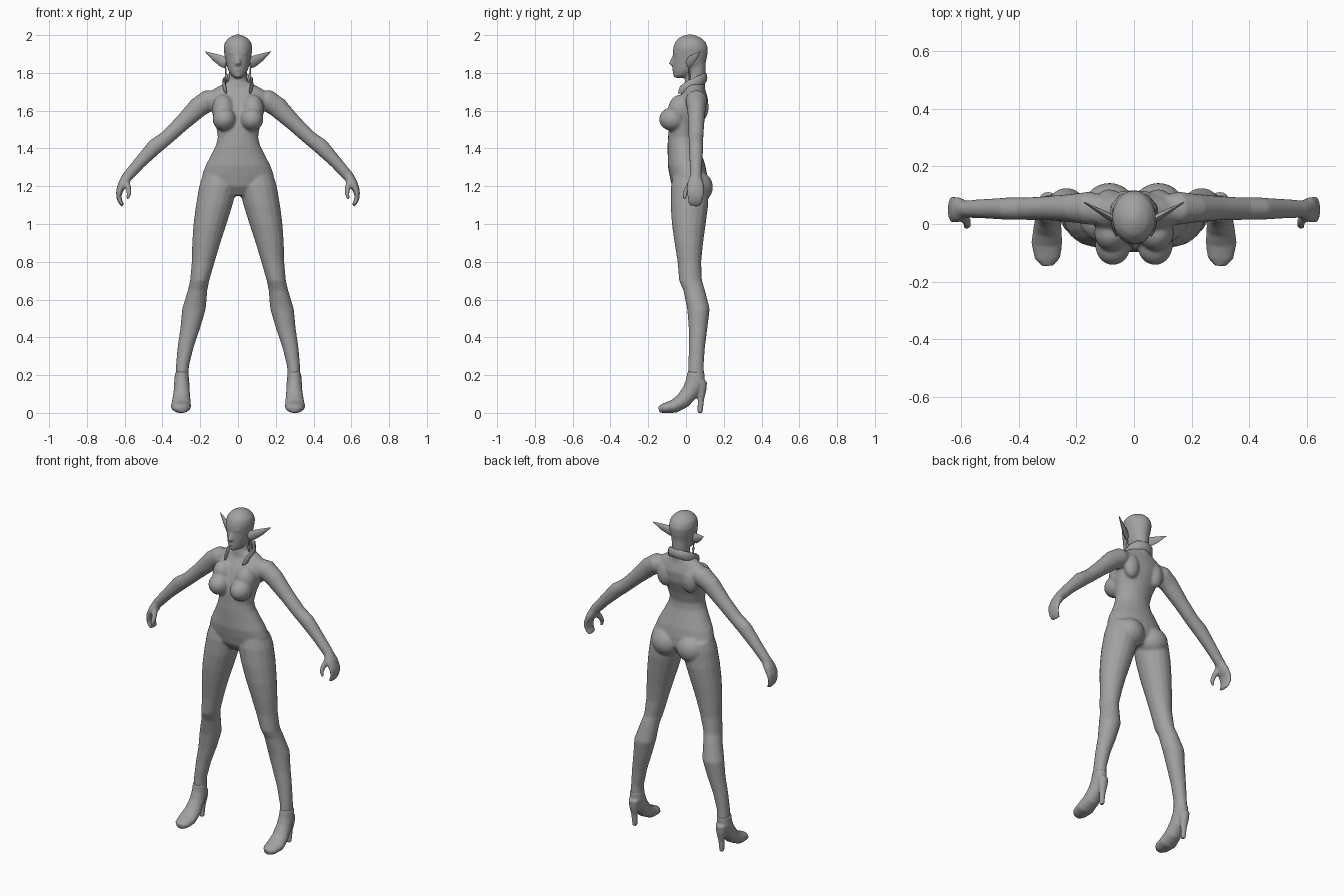
import bpy, bmesh, math
from mathutils import Vector, Matrix

X, Y, Z = Vector((1, 0, 0)), Vector((0, 1, 0)), Vector((0, 0, 1))
grey = bpy.data.materials.new("neutral_grey")
grey.diffuse_color = (0.36, 0.36, 0.36, 1)


def loft(bm, rings, ref, level=False, side=1, n=16):
    """Closed tube through rings (x, y, z, radius along ref, radius across)."""
    pts = [Vector(r[:3]) for r in rings]
    loops = []
    for i, r in enumerate(rings):
        t = Z if level else (pts[min(i + 1, len(pts) - 1)] - pts[max(i - 1, 0)]).normalized()
        u = (ref - t * ref.dot(t)).normalized()
        v = t.cross(u)
        loop = []
        for k in range(n):
            a = 2 * math.pi * k / n
            p = pts[i] + u * r[3] * math.cos(a) + v * r[4] * math.sin(a)
            loop.append(bm.verts.new((p.x * side, p.y, max(p.z, 0))))
        loops.append(loop)
    for a, b in zip(loops, loops[1:]):
        for k in range(n):
            bm.faces.new((a[k], a[(k + 1) % n], b[(k + 1) % n], b[k]))
    bm.faces.new(loops[0])
    bm.faces.new(loops[-1])


def ball(bm, centre, radii):
    m = Matrix.Translation(centre) @ Matrix.Diagonal((*radii, 1))
    bmesh.ops.create_uvsphere(bm, u_segments=20, v_segments=12, radius=1, matrix=m)


def finish(name, bm, voxel=0, smooth=0):
    bmesh.ops.recalc_face_normals(bm, faces=bm.faces)
    me = bpy.data.meshes.new(name)
    bm.to_mesh(me)
    bm.free()
    me.materials.append(grey)
    ob = bpy.data.objects.new(name, me)
    bpy.context.collection.objects.link(ob)
    for p in me.polygons:
        p.use_smooth = True
    if voxel:  # fuse the overlapping volumes into one skin
        rm = ob.modifiers.new("fuse", 'REMESH')
        rm.mode = 'VOXEL'
        rm.voxel_size = voxel
        rm.use_smooth_shade = True
        sm = ob.modifiers.new("soften", 'SMOOTH')
        sm.factor = 0.5
        sm.iterations = smooth
    else:
        bpy.context.view_layer.objects.active = ob
        ob.select_set(True)
        bpy.ops.object.shade_smooth_by_angle(angle=math.radians(50))
        ob.select_set(False)
    return ob


# torso: y centre, z, half width, half depth
torso = [(.02, 1.15, .05, .06), (.02, 1.2, .16, .095), (.012, 1.26, .19, .1),
         (.003, 1.31, .172, .1), (-.005, 1.36, .145, .092), (-.015, 1.42, .116, .083),
         (-.015, 1.46, .107, .08), (-.005, 1.52, .117, .087), (.02, 1.6, .14, .092),
         (.035, 1.66, .155, .082), (.042, 1.695, .155, .065), (.045, 1.72, .12, .054),
         (.045, 1.75, .06, .052)]
neck = [(.045, 1.68, .07, .06), (.045, 1.74, .053, .055), (.05, 1.78, .048, .053),
        (.05, 1.86, .052, .055)]
head = [(-.035, 1.773, .018, .025), (-.018, 1.79, .038, .05), (.005, 1.815, .053, .075),
        (.017, 1.85, .063, .087), (.022, 1.89, .071, .091), (.024, 1.93, .077, .093),
        (.023, 1.962, .07, .082), (.021, 1.985, .05, .06), (.02, 1.998, .026, .032),
        (.02, 2.003, .01, .012)]
# leg: x, y, z, half width, half depth
leg = [(.1, .02, 1.25, .09, .09), (.105, .02, 1.2, .101, .1), (.126, .018, 1.1, .097, .1),
       (.148, .015, 1., .088, .09), (.168, .015, .9, .075, .076), (.184, .018, .8, .061, .063),
       (.203, .024, .7, .051, .061), (.214, .043, .65, .052, .058), (.233, .066, .55, .063, .06),
       (.2525, .064, .45, .053, .05), (.277, .058, .35, .043, .043), (.294, .053, .25, .035, .041),
       (.298, .053, .17, .034, .046)]
# arm: x, y, z, half depth, half thickness
arm = [(.11, .05, 1.665, .05, .045), (.155, .055, 1.655, .058, .058), (.21, .055, 1.618, .05, .055),
       (.3, .055, 1.53, .042, .043), (.38, .053, 1.455, .039, .039), (.44, .053, 1.41, .039, .043),
       (.52, .053, 1.325, .034, .033), (.585, .052, 1.252, .03, .029), (.6, .052, 1.23, .033, .026)]
hand = [(.585, .05, 1.25, .032, .025), (.608, .05, 1.215, .044, .026), (.628, .05, 1.175, .047, .018),
        (.631, .05, 1.145, .044, .014), (.624, .048, 1.118, .04, .012), (.609, .046, 1.097, .032, .01)]
thumb = [(.592, .035, 1.225, .02, .018), (.58, .01, 1.19, .017, .015),
         (.577, -.006, 1.16, .013, .013), (.586, -.008, 1.13, .009, .009)]

# body skin
bm = bmesh.new()
for rings in (torso, neck, head):
    loft(bm, [(0, *r) for r in rings], X, level=True, n=24)
loft(bm, [(0, -.06, 1.895, .008, .01), (0, -.07, 1.868, .01, .014), (0, -.077, 1.848, .015, .016),
          (0, -.068, 1.838, .012, .01)], X, level=True)          # nose
ball(bm, (0, -.058, 1.817), (.022, .018, .009))                  # lips
ball(bm, (0, -.05, 1.787), (.02, .02, .014))                     # chin
ball(bm, (0, -.045, 1.905), (.05, .026, .012))                   # brow
for s in (1, -1):
    loft(bm, leg, X, level=True, side=s)
    loft(bm, arm, Y, side=s)
    loft(bm, hand, Y, side=s)
    loft(bm, thumb, Y, side=s)
    ball(bm, (s * .073, -.073, 1.555), (.062, .07, .062))        # bust
    ball(bm, (s * .078, -.03, 1.605), (.06, .065, .08))
    ball(bm, (s * .085, .06, 1.195), (.09, .083, .085))          # seat
    ball(bm, (s * .085, .08, 1.62), (.05, .04, .075))            # shoulder blade
finish("body", bm, voxel=.007, smooth=8)

# high-heeled shoes
shoe = [(.298, -.143, .018, .022, .018), (.3, -.118, .024, .045, .026), (.302, -.065, .034, .054, .036),
        (.3, -.015, .065, .049, .042), (.298, .025, .115, .043, .046), (.298, .05, .165, .04, .052),
        (.298, .053, .215, .036, .046)]
heel = [(.298, .078, .165, .034, .034), (.298, .083, .12, .028, .025), (.298, .079, .07, .018, .017),
        (.298, .074, 0, .014, .014)]
for s, label in ((1, "left"), (-1, "right")):
    bm = bmesh.new()
    loft(bm, shoe, X, side=s)
    loft(bm, heel, X, level=True, side=s)
    finish("shoe_" + label, bm, voxel=.006, smooth=4)

    # pointed ear
    bm = bmesh.new()
    loft(bm, [(.06, .012, 1.852, .03, .012), (.085, .025, 1.862, .03, .012),
              (.125, .048, 1.883, .02, .008), (.173, .075, 1.912, .002, .002)], Z, side=s, n=8)
    finish("ear_" + label, bm)

    # drop earring
    bm = bmesh.new()
    loft(bm, [(.066, .018, 1.835, .003, .003), (.064, .018, 1.8, .004, .004),
              (.062, .018, 1.785, .008, .006), (.062, .018, 1.755, .002, .002)], X, level=True, side=s, n=8)
    finish("earring_" + label, bm)

# collar wrapping the back of the neck, with pointed front tips
half = [(.06, -.04, 1.692, .004, .003), (.068, -.02, 1.712, .022, .006), (.074, .02, 1.733, .028, .009),
        (.07, .06, 1.752, .028, .011), (.045, .09, 1.768, .028, .012)]
bm = bmesh.new()
loft(bm, half + [(0, .101, 1.774, .028, .012)] + [(-r[0], *r[1:]) for r in reversed(half)], Z, n=8)
finish("collar", bm)
